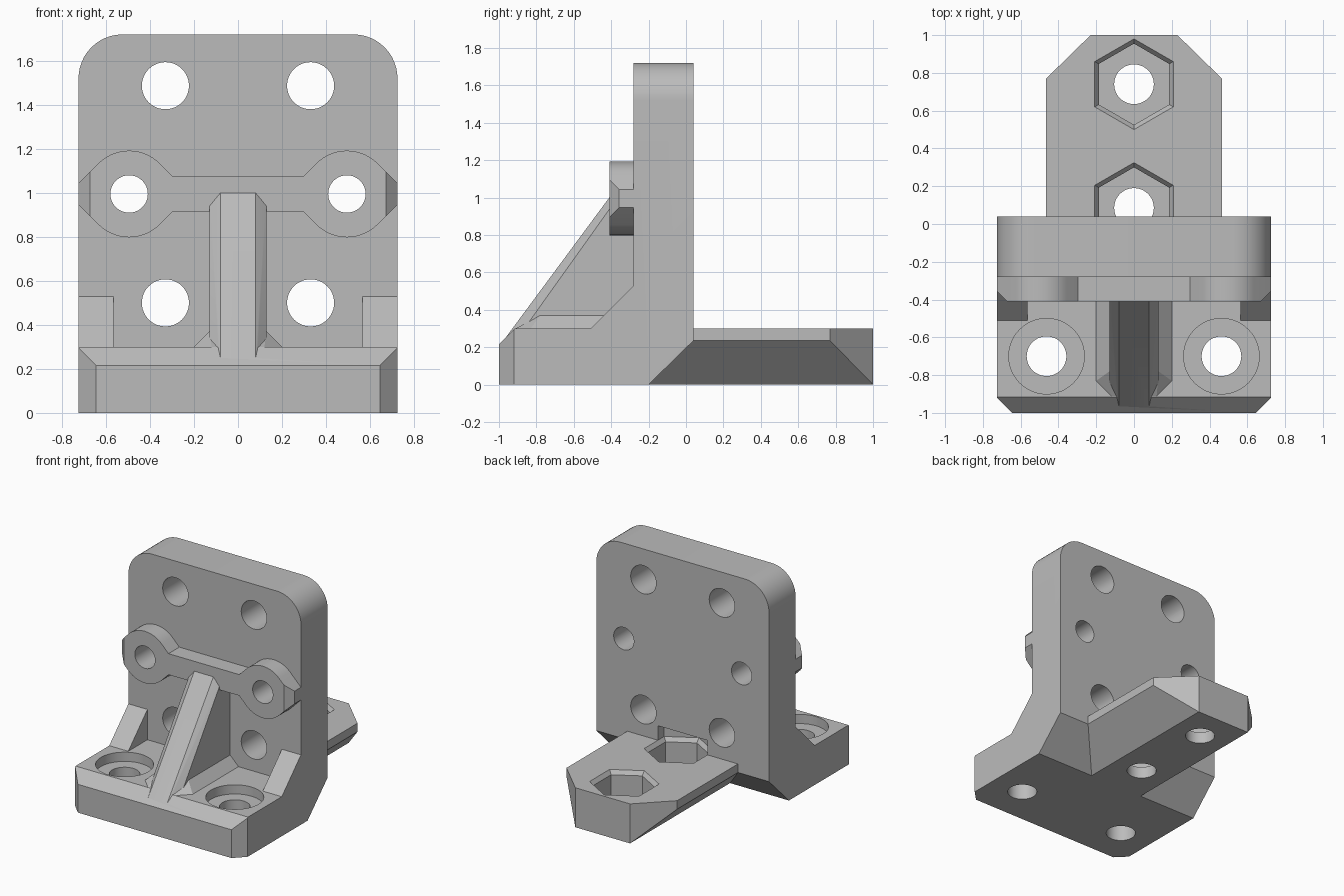
import bpy, bmesh, math
from mathutils import Vector

if "Cube" in bpy.data.objects:
    bpy.data.objects.remove(bpy.data.objects["Cube"])

grey = bpy.data.materials.new("grey plastic")
grey.diffuse_color = (0.5, 0.5, 0.5, 1)
grey.use_nodes = True
grey.node_tree.nodes["Principled BSDF"].inputs["Base Color"].default_value = grey.diffuse_color


def make(name, bm):
    bmesh.ops.recalc_face_normals(bm, faces=bm.faces)
    me = bpy.data.meshes.new(name)
    bm.to_mesh(me)
    bm.free()
    me.materials.append(grey)
    ob = bpy.data.objects.new(name, me)
    bpy.context.collection.objects.link(ob)
    return ob


def extrude(points, offset):
    """Extruded flat outline as a bmesh."""
    bm = bmesh.new()
    face = bm.faces.new([bm.verts.new(p) for p in points])
    geo = bmesh.ops.extrude_face_region(bm, geom=[face])["geom"]
    bmesh.ops.translate(bm, vec=offset, verts=[g for g in geo if isinstance(g, bmesh.types.BMVert)])
    bmesh.ops.recalc_face_normals(bm, faces=bm.faces)
    return bm


def hull(name, points, mirror=True):
    """Convex solid, optionally mirrored across x."""
    bm = bmesh.new()
    for x, y, z in points:
        for s in ((1, -1) if mirror else (1,)):
            bm.verts.new((s * x, y, z))
    res = bmesh.ops.convex_hull(bm, input=bm.verts)
    junk = [v for v in res["geom_interior"] if isinstance(v, bmesh.types.BMVert)]
    bmesh.ops.delete(bm, geom=junk, context='VERTS')
    bmesh.ops.dissolve_limit(bm, angle_limit=0.01, verts=bm.verts, edges=bm.edges)
    return make(name, bm)


def trim(bm, co, normal):
    """Slice off everything beyond a plane and cap the cut."""
    bmesh.ops.bisect_plane(bm, geom=bm.verts[:] + bm.edges[:] + bm.faces[:],
                           plane_co=co, plane_no=normal, clear_outer=True)
    bmesh.ops.holes_fill(bm, edges=[e for e in bm.edges if e.is_boundary], sides=0)


def ring(cx, cy, r, n, start=0.0):
    return [(cx + r * math.cos(start + i * math.tau / n),
             cy + r * math.sin(start + i * math.tau / n)) for i in range(n)]


def combine(target, tool, operation):
    m = target.modifiers.new("combine", 'BOOLEAN')
    m.object, m.operation, m.solver = tool, operation, 'EXACT'
    bpy.context.view_layer.objects.active = target
    bpy.ops.object.modifier_apply(modifier=m.name)
    bpy.data.objects.remove(tool)


W = 0.725
# Foot and upright plate from one side profile
side = [(-1, 0), (-.2, 0), (.04, .235), (.04, 1.72), (-.28, 1.72), (-.28, .3), (-.915, .3), (-1, .215)]
bm = extrude([(-W, y, z) for y, z in side], (2 * W, 0, 0))
tops = [e for e in bm.edges if all(v.co.z > 1.7 for v in e.verts)
        and abs(e.verts[0].co.x - e.verts[1].co.x) < 1e-4]
bmesh.ops.bevel(bm, geom=tops, offset=.2, segments=12, profile=.5, affect='EDGES')
for s in (1, -1):
    trim(bm, (s * W, -.92, 0), (s, -1, 0))
bracket = make("bracket", bm)

parts = []
# Rear tongue with undercut sides and clipped corners
parts.append(hull("tongue", [(.23, -.25, 0), (.23, 1, 0), (.465, -.2, .235), (.465, .77, .235),
                             (.465, -.2, .3), (.465, .77, .3), (.23, 1, .3)]))

# Side gussets
for s in (1, -1):
    parts.append(hull("gusset", [(s * x, y, z) for x in (.565, W) for y, z in
                                 ((-.51, .3), (-.28, .53), (-.25, .53), (-.25, .25), (-.51, .25))], False))

# Centre rib with chamfered edges, and its flared root
outer = [(-.965, .25), (-.41, .805), (-.41, 1), (-.25, 1), (-.25, .25)]
inner = [(-.9, .25), (-.365, .785), (-.365, 1), (-.25, 1), (-.25, .25)]
parts.append(hull("rib", [(.08, y, z) for y, z in outer] + [(.13, y, z) for y, z in inner]))
parts.append(hull("rib_root", [(.2, -.83, .3), (.13, -.78, .37), (.12, -.91, .3), (.2, -.25, .3), (.13, -.25, .37),
                               (.2, -.83, .25), (.12, -.91, .25), (.2, -.25, .25)]))

# Cross bar with teardrop ends
cx, cz, r = .495, .995, .197


def arc(a, b):
    return [(cx + r * math.cos(math.radians(a + (b - a) * i / 14)),
             cz + r * math.sin(math.radians(a + (b - a) * i / 14))) for i in range(15)]


half = [(.297, 1.075)] + arc(135, 45) + [(W, 1.043), (W, .947)] + arc(-45, -135) + [(.297, .915)]
outline = half + [(-x, z) for x, z in reversed(half)]
bm = extrude([(x, -.41, z) for x, z in outline], (0, .16, 0))
for s in (1, -1):
    trim(bm, (s * .672, -.41, 0), (s, -1, 0))
parts.append(make("cross_bar", bm))

for p in parts:
    combine(bracket, p, 'UNION')

cuts = []
# Holes through the upright plate and bar
for s in (1, -1):
    for x, z, rad in ((.33, 1.487, .107), (.33, .5, .107), (cx, cz, .085)):
        cuts.append(extrude([(a, -.6, b) for a, b in ring(s * x, z, rad, 48)], (0, .9, 0)))
    # Foot holes with counterbores
    cuts.append(extrude([(a, b, -.1) for a, b in ring(s * .463, -.7, .105, 48)], (0, 0, .45)))
    cuts.append(extrude([(a, b, .23) for a, b in ring(s * .463, -.7, .2, 48)], (0, 0, .1)))
# Tongue holes
for y in (.74, .085):
    cuts.append(extrude([(a, b, -.1) for a, b in ring(0, y, .105, 48)], (0, 0, .35)))
for c in cuts:
    combine(bracket, make("cutter", c), 'DIFFERENCE')

# Hexagonal nut pockets with a bevelled rim
for y, top in ((.74, .4), (.085, .41)):
    pts = []
    for rad, z in ((.215, .09), (.215, .27), (.24, .3), (.24, top)):
        pts += [(a, b, z) for a, b in ring(0, y, rad, 6, math.pi / 2)]
    bm = bmesh.new()
    vs = [bm.verts.new(p) for p in pts]
    bm.faces.new(vs[:6])
    bm.faces.new(vs[-6:])
    for k in range(3):
        for i in range(6):
            j = (i + 1) % 6
            bm.faces.new([vs[6 * k + i], vs[6 * k + j], vs[6 * k + 6 + j], vs[6 * k + 6 + i]])
    combine(bracket, make("cutter", bm), 'DIFFERENCE')

bpy.ops.object.select_all(action='DESELECT')
bracket.select_set(True)
bpy.context.view_layer.objects.active = bracket
bpy.ops.object.shade_smooth_by_angle(angle=math.radians(25))
